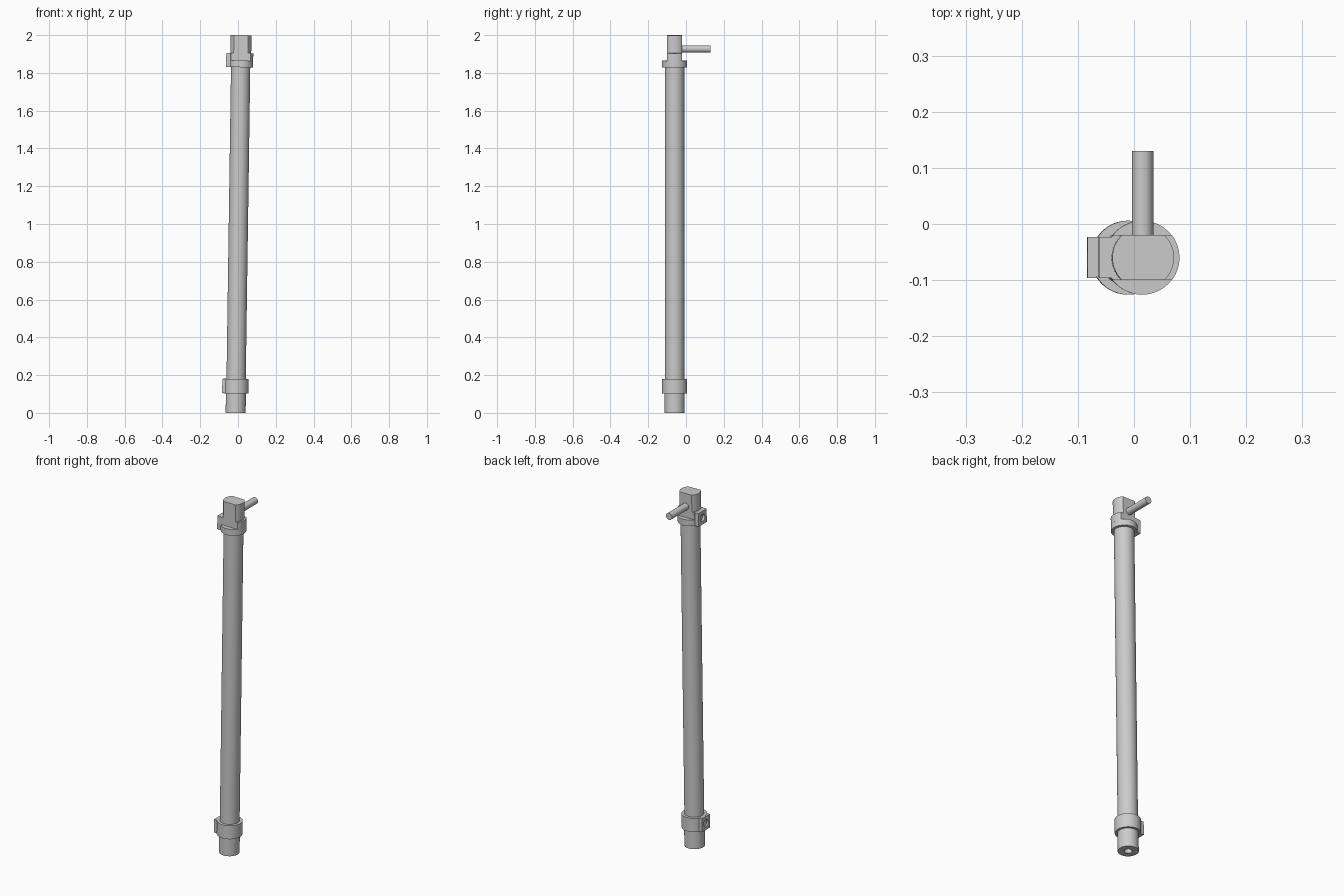
import bpy, bmesh
from math import pi, cos, sin, asin, radians
from mathutils import Matrix

cube = bpy.data.objects.get("Cube")
if cube:
    bpy.data.objects.remove(cube, do_unlink=True)

N = 48
AXIS = Matrix.Translation((-0.0125, -0.06, 0)) @ Matrix.Rotation(0.01445, 4, 'Y')

grey = bpy.data.materials.new("plain grey")
grey.use_nodes = True
grey.diffuse_color = (0.6, 0.6, 0.6, 1)
grey.node_tree.nodes["Principled BSDF"].inputs["Base Color"].default_value = grey.diffuse_color


def circle(r):
    return [(r * cos(2 * pi * i / N), r * sin(2 * pi * i / N)) for i in range(N)]


def flatted(r, half):
    """Circle with two flats at +-half in y."""
    a, h = asin(half / r), N // 2
    arc = [-a + 2 * a * i / (h - 1) for i in range(h)]
    return [(r * cos(t + s), r * sin(t + s)) for s in (0, pi) for t in arc]


def rectangle(hu, hv):
    """Rectangle sampled at the same angles as the circle."""
    pts = []
    for x, y in circle(1):
        k = max(abs(x), abs(y))
        pts.append((x / k * hu, y / k * hv))
    return pts


def loft(name, rings, local=Matrix()):
    """Skin a chain of (outline, height) rings and cap both ends."""
    bm = bmesh.new()
    loops = [[bm.verts.new((x, y, z)) for x, y in pts] for pts, z in rings]
    for a, b in zip(loops, loops[1:]):
        for i in range(N):
            j = (i + 1) % N
            bm.faces.new((a[i], a[j], b[j], b[i]))
    bm.faces.new(loops[0][::-1])
    bm.faces.new(loops[-1])
    bmesh.ops.recalc_face_normals(bm, faces=bm.faces)
    bm.transform(AXIS @ local)
    mesh = bpy.data.meshes.new(name)
    bm.to_mesh(mesh)
    bm.free()
    mesh.materials.append(grey)
    ob = bpy.data.objects.new(name, mesh)
    bpy.context.collection.objects.link(ob)
    bpy.ops.object.select_all(action='DESELECT')
    ob.select_set(True)
    bpy.context.view_layer.objects.active = ob
    bpy.ops.object.shade_smooth_by_angle(angle=radians(30))
    return ob


# Main tube and the lower end with its blind bore
loft("main_tube", [(circle(0.051), 0.17), (circle(0.051), 1.84)])
loft("lower_end", [(circle(0.02), 0.07), (circle(0.02), 0),
                   (circle(0.053), 0), (circle(0.053), 0.12)])

# Collars; the upper one carries flats on its front and back
loft("lower_collar", [(circle(0.066), 0.103), (circle(0.066), 0.18)])
loft("upper_collar", [(circle(0.066), 1.83), (circle(0.066), 1.865)])
loft("upper_collar_flats", [(flatted(0.066, 0.04), 1.86), (flatted(0.066, 0.04), 1.905)])
loft("top_head", [(flatted(0.055, 0.04), 1.9), (flatted(0.055, 0.04), 2.0)])

# Side lugs with round port holes, pointing to -x
for name, z, reach in (("lower_lug", 0.1415, 0.073), ("upper_lug", 1.8675, 0.077)):
    point_left = Matrix(((0, 0, -1, 0), (1, 0, 0, 0), (0, 1, 0, z), (0, 0, 0, 1)))
    block = rectangle(0.0365, 0.0375)
    loft(name, [(block, 0.03), (block, reach),
                (circle(0.02), reach), (circle(0.02), reach - 0.03)], point_left)

# Round handle pointing to the back
point_back = Matrix(((1, 0, 0, 0), (0, 0, 1, 0), (0, 1, 0, 1.927), (0, 0, 0, 1)))
loft("handle", [(circle(0.019), 0.02), (circle(0.019), 0.19)], point_back)
